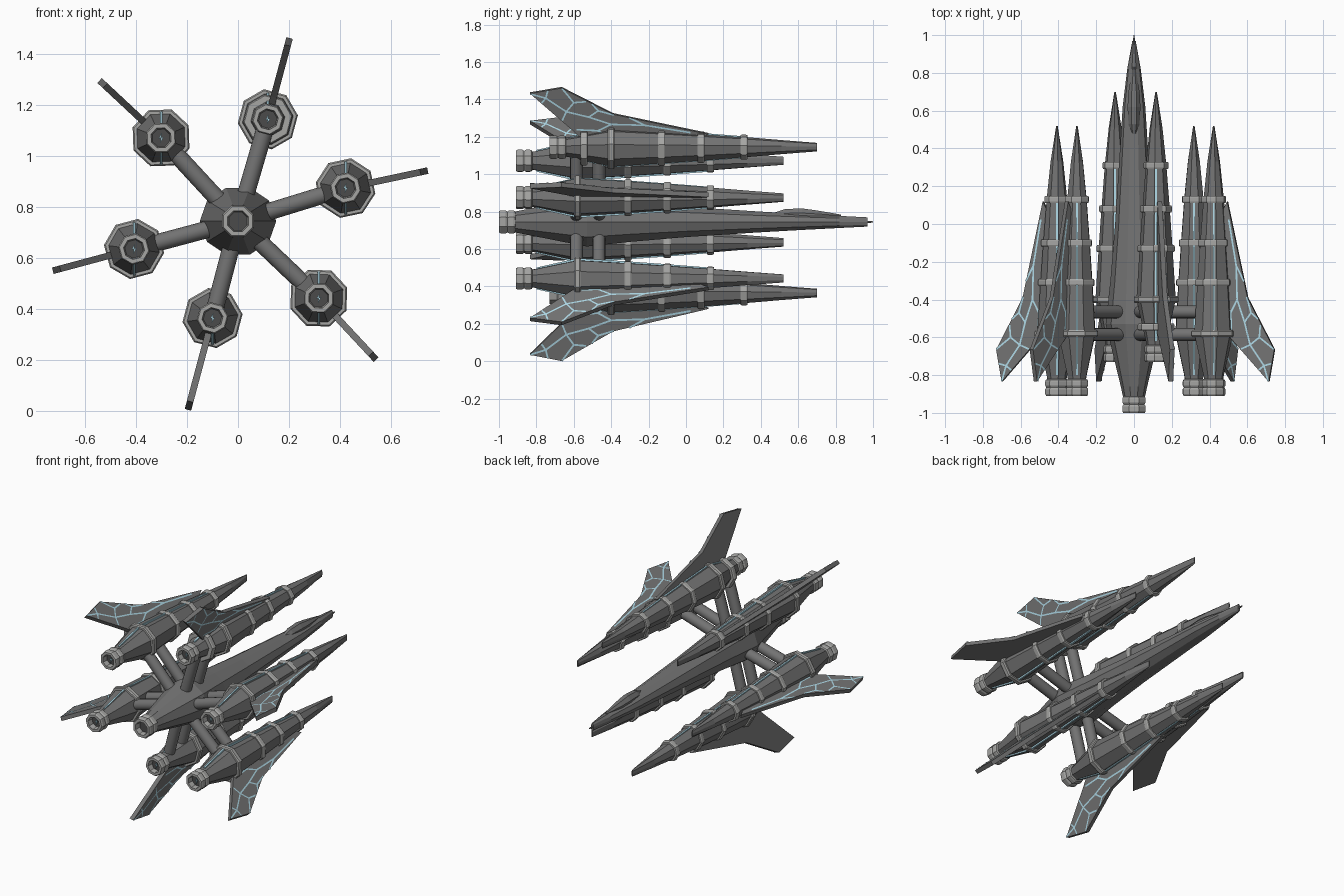
import bpy, bmesh, math
from mathutils import Vector

if "Cube" in bpy.data.objects:
    bpy.data.objects.remove(bpy.data.objects["Cube"])


def material(name, r, g, b):
    m = bpy.data.materials.new(name)
    m.diffuse_color = (r, g, b, 1)
    m.use_nodes = True
    m.node_tree.nodes["Principled BSDF"].inputs["Base Color"].default_value = m.diffuse_color
    return m


BODY = material("hull grey", 0.17, 0.17, 0.17)
RING = material("light grey", 0.38, 0.38, 0.37)
BLUE = material("pale blue", 0.42, 0.68, 0.78)
DARK = material("nozzle dark", 0.07, 0.07, 0.07)


def finish(name, bm, mats, fix=True):
    if fix:
        bmesh.ops.recalc_face_normals(bm, faces=bm.faces)
    me = bpy.data.meshes.new(name)
    bm.to_mesh(me)
    bm.free()
    for m in mats:
        me.materials.append(m)
    ob = bpy.data.objects.new(name, me)
    bpy.context.collection.objects.link(ob)
    return ob


def loft(name, c, sections, mats, n=8, phase=0.0, dark_end=False):
    """Skin of n-gon sections (y, rx, rz) along y around centre c = (x, z)."""
    bm = bmesh.new()
    loops = []
    for y, rx, rz in sections:
        loops.append([bm.verts.new((c[0] + rx * math.cos(phase + 2 * math.pi * i / n), y,
                                    c[1] + rz * math.sin(phase + 2 * math.pi * i / n)))
                      for i in range(n)])
    for a, b in zip(loops, loops[1:]):
        for i in range(n):
            j = (i + 1) % n
            bm.faces.new((a[i], a[j], b[j], b[i]))
    bm.faces.new(loops[0])
    cap = bm.faces.new(loops[-1])
    if dark_end:
        cap.material_index = 1
    return finish(name, bm, mats)


def band(name, c, y, r, phase, w=0.019):
    loft(name, c, [(y + k * w, r * s, r * s) for k, s in
                   ((-1, .80), (-1, .95), (-.6, 1), (.6, 1), (1, .95), (1, .80))], [RING], 8, phase)


def nozzle(name, c, y, r, phase):
    """Double-lipped exhaust with a recessed dark throat, rear lip at y."""
    prof = [(.09, .8), (.085, .95), (.075, 1), (.055, 1), (.045, .9), (.035, 1), (.01, 1),
            (0, .92), (0, .66), (.035, .58)]
    loft(name, c, [(y + d, r * s, r * s) for d, s in prof], [RING, DARK], 8, phase, True)


def prism(name, pts, place, half, mat):
    """Flat outline extruded to +-half thickness; place maps (a, b, t) to world."""
    bm = bmesh.new()
    lo = [bm.verts.new(place(a, b, -half)) for a, b in pts]
    hi = [bm.verts.new(place(a, b, half)) for a, b in pts]
    bm.faces.new(lo)
    bm.faces.new(hi)
    for i in range(len(pts)):
        j = (i + 1) % len(pts)
        bm.faces.new((lo[i], lo[j], hi[j], hi[i]))
    return finish(name, bm, [mat])


# central hull, exhaust, canopy and nose spike
HUB = (0.0, 0.745)
loft("main_hull", HUB, [(-.93, .055, .055), (-.86, .07, .07), (-.53, .15, .138), (-.3, .125, .112),
                        (0, .10, .085), (.4, .074, .058), (.62, .06, .045),
                        (.82, .036, .034), (.97, .009, .026)], [BODY], 10)
nozzle("main_nozzle", HUB, -1.0, .067, math.pi / 8)
loft("canopy", (0, .775), [(.44, .01, .01), (.53, .032, .042), (.62, .037, .046),
                           (.70, .032, .034), (.83, .008, .010)], [BODY], 8, math.pi / 8)
loft("nose_spike", HUB, [(.9, .014, .014), (1.0, .002, .004)], [BODY], 6)

# wing outline and its vein pattern in (y, distance from pod axis)
WING = [(.12, .075), (-.39, .185), (-.665, .33), (-.835, .30), (-.60, .09), (-.56, .05), (.05, .04)]
VEINS = [[(.02, .085), (-.22, .125), (-.40, .13), (-.52, .17), (-.64, .20), (-.75, .275), (-.828, .297)],
         [(-.22, .125), (-.30, .165)], [(-.40, .13), (-.47, .095), (-.58, .10)],
         [(-.52, .17), (-.47, .205), (-.39, .183)], [(-.47, .205), (-.50, .24)],
         [(-.64, .20), (-.66, .155)], [(-.64, .20), (-.60, .25), (-.66, .325)],
         [(-.60, .25), (-.54, .255)], [(-.75, .275), (-.74, .312)],
         [(-.75, .275), (-.77, .25)], [(-.47, .095), (-.42, .06)]]


def veins(name, place, off):
    bm = bmesh.new()
    for line in VEINS:
        for p, q in zip(line, line[1:]):
            p, q = Vector(p), Vector(q)
            d = (q - p).normalized() * .0045
            s = Vector((-d.y, d.x))
            bm.faces.new([bm.verts.new(place(v.x, v.y, off)) for v in
                          (p - d + s, p - d - s, q + d - s, q + d + s)])
    finish(name, bm, [BLUE], False)


def pod(tag, x, z, deg, shift=0.0, reach=1.0):
    c, a = (x, z), math.radians(deg)
    ph = a + math.pi / 8
    prof = [(-.83, .05, .05), (-.80, .055, .055), (-.58, .105, .105), (-.31, .088, .088),
            (-.10, .073, .073), (.13, .055, .055), (.33, .034, .038), (.52, .004, .023)]
    loft(tag + "_pod_body", c, [(y + shift, p, q) for y, p, q in prof], [BODY], 8, ph)
    for i, (y, r) in enumerate(((-.58, .119), (-.31, .100), (-.10, .085), (.13, .067))):
        band(f"{tag}_pod_ring_{i + 1}", c, y + shift, r, ph)
    nozzle(tag + "_pod_nozzle", c, -.91 + shift, .063, ph)

    # blue blade strip showing along the top and bottom of the pod
    up = [(y + shift, r + .003) for y, r, _ in prof[1:6]]
    prism(tag + "_pod_stripe", up + [(y, -r) for y, r in reversed(up)],
          lambda y, h, t: (x + t, y, z + h), .005, BLUE)
    # small zig-zag glow in the throat
    zig = [(.004, .022), (-.010, -.003), (-.001, -.001), (-.004, -.022), (.010, .004), (.001, .002)]
    prism(tag + "_nozzle_glow", zig, lambda p, q, t: (x + p, -.882 + shift + t, z + q), .003, BLUE)

    # swept wing pointing away from the hub, veined on one side
    u = Vector((math.cos(a), 0, math.sin(a)))
    n = Vector((-u.z, 0, u.x))
    if n.x + 1.5 * n.z < 0:
        n = -n

    def place(y, r, t):
        return Vector((x, y, z)) + u * r * reach + n * t
    prism(tag + "_wing", WING, place, .013, BODY)
    veins(tag + "_wing_veins", place, .0155)

    # pair of round struts to the hull
    d = Vector((x - HUB[0], 0, z - HUB[1]))
    for i, y in enumerate((-.585, -.465)):
        bpy.ops.mesh.primitive_cylinder_add(
            vertices=16, radius=.034, depth=d.length,
            location=(HUB[0] + d.x / 2, y, HUB[1] + d.z / 2),
            rotation=d.to_track_quat('Z', 'Y').to_euler())
        ob = bpy.context.object
        ob.name = f"{tag}_strut_{i + 1}"
        ob.data.materials.append(BODY)
        bpy.ops.object.shade_smooth_by_angle()


pod("top", .117, 1.145, 75, .18)
pod("upper_right", .422, .875, 12)
pod("lower_right", .317, .443, -47)
pod("bottom", -.10, .365, 255, .18, 1.13)
pod("lower_left", -.408, .636, 195)
pod("upper_left", -.302, 1.072, 137)
# extra collar on the top pod
band("top_pod_collar", (.117, 1.145), -.545, .098, math.radians(97.5))
